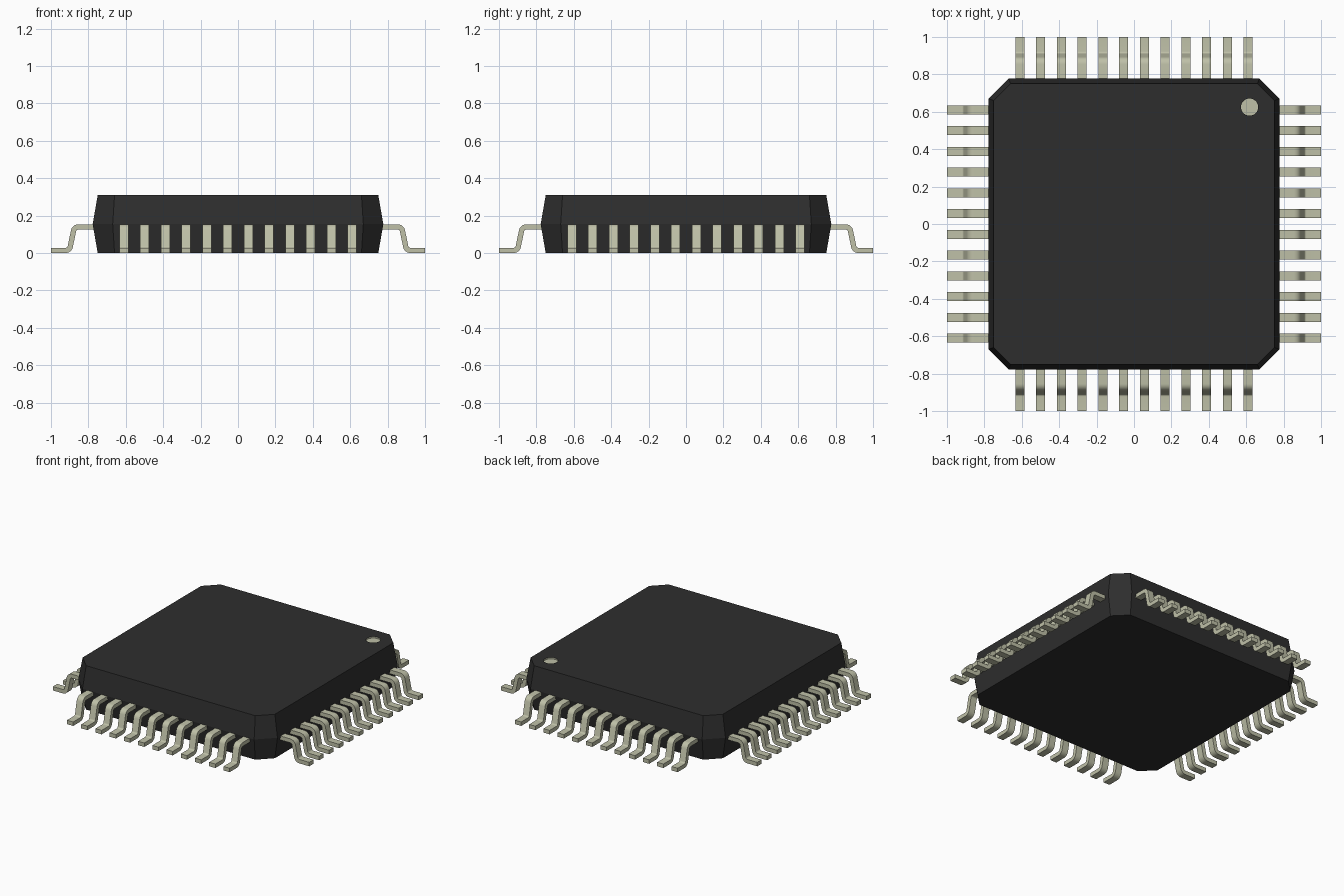
import bpy, bmesh, math
from mathutils import Vector, Matrix

cube = bpy.data.objects.get("Cube")
if cube:
    bpy.data.objects.remove(cube, do_unlink=True)


def material(name, rgb):
    mat = bpy.data.materials.new(name)
    mat.use_nodes = True
    mat.diffuse_color = (*rgb, 1)
    mat.node_tree.nodes["Principled BSDF"].inputs["Base Color"].default_value = (*rgb, 1)
    return mat


BLACK = material("black plastic", (0.027, 0.027, 0.027))
METAL = material("tinned metal", (0.52, 0.53, 0.39))


def make_object(name, bm, *mats):
    bmesh.ops.recalc_face_normals(bm, faces=bm.faces)
    mesh = bpy.data.meshes.new(name)
    bm.to_mesh(mesh)
    bm.free()
    for m in mats:
        mesh.materials.append(m)
    obj = bpy.data.objects.new(name, mesh)
    bpy.context.collection.objects.link(obj)
    return obj


def activate(obj):
    bpy.ops.object.select_all(action='DESELECT')
    obj.select_set(True)
    bpy.context.view_layer.objects.active = obj


# Package body: three chamfered square sections, widest at mid height
HEIGHT = 0.31
bm = bmesh.new()
rings = []
for z, half, flat in ((0, 0.75, 0.66), (HEIGHT / 2, 0.777, 0.67), (HEIGHT, 0.75, 0.66)):
    ring = []
    for q in range(4):
        rot = Matrix.Rotation(q * math.pi / 2, 3, 'Z')
        ring += [bm.verts.new(rot @ Vector(p)) for p in ((half, flat, z), (flat, half, z))]
    rings.append(ring)
for low, high in zip(rings, rings[1:]):
    for i in range(8):
        j = (i + 1) % 8
        bm.faces.new((low[i], low[j], high[j], high[i]))
bm.faces.new(rings[0])
bm.faces.new(rings[-1])
body = make_object("package_body", bm, BLACK, METAL)

# Pin-one marker: shallow round recess with a metal-coloured floor
MARK, RADIUS, DEPTH = Vector((0.618, 0.625)), 0.046, 0.01
bm = bmesh.new()
bmesh.ops.create_cone(bm, cap_ends=True, segments=32, radius1=RADIUS, radius2=RADIUS,
                      depth=2 * DEPTH, matrix=Matrix.Translation((*MARK, HEIGHT)))
cutter = make_object("marker_cutter", bm, BLACK)
cutter.hide_render = True
activate(body)
mod = body.modifiers.new("marker_recess", 'BOOLEAN')
mod.operation = 'DIFFERENCE'
mod.solver = 'EXACT'
mod.object = cutter
bpy.ops.object.modifier_apply(modifier=mod.name)
bpy.data.objects.remove(cutter, do_unlink=True)
for f in body.data.polygons:
    inside = (f.center.xy - MARK).length < RADIUS + 0.001
    f.material_index = 1 if inside and f.center.z < HEIGHT - 0.001 else 0


# Gull-wing lead: rounded centre line, thickened and extruded sideways
def rounded(points, radius, steps=5):
    path = [points[0]]
    for a, b, c in zip(points, points[1:], points[2:]):
        u, v = (a - b).normalized(), (c - b).normalized()
        half = u.angle(v) / 2
        start = b + u * radius / math.tan(half)
        centre = b + (u + v).normalized() * radius / math.sin(half)
        arm = start - centre
        turn = (b - a).x * (c - b).y - (b - a).y * (c - b).x
        sweep = math.copysign(math.pi - 2 * half, turn)
        path += [centre + Matrix.Rotation(sweep * i / steps, 2) @ arm for i in range(steps + 1)]
    return path + [points[-1]]


THICK, WIDTH = 0.028, 0.048
path = rounded([Vector(p) for p in ((0.74, 0.14), (0.875, 0.14), (0.901, 0.014), (1.0, 0.014))], 0.026)
upper, lower = [], []
for i, p in enumerate(path):
    before = (p - path[i - 1]).normalized() if i else Vector((1, 0))
    after = (path[i + 1] - p).normalized() if i + 1 < len(path) else Vector((1, 0))
    along = (before + after).normalized()
    normal = Vector((-along.y, along.x)) * THICK / 2
    upper.append(p + normal)
    lower.append(p - normal)

bm = bmesh.new()
rows = [[bm.verts.new((p.x, y, p.y)) for p in line]
        for line, y in ((upper, -WIDTH / 2), (upper, WIDTH / 2), (lower, WIDTH / 2), (lower, -WIDTH / 2))]
for r in range(4):
    a, b = rows[r], rows[(r + 1) % 4]
    for i in range(len(path) - 1):
        bm.faces.new((a[i], a[i + 1], b[i + 1], b[i]))
bm.faces.new([row[0] for row in rows])
bm.faces.new([row[-1] for row in rows])
lead = make_object("lead", bm, METAL)
activate(lead)
bpy.ops.object.shade_smooth_by_angle(angle=math.radians(35))
lead_mesh = lead.data
bpy.data.objects.remove(lead, do_unlink=True)

# Twelve leads on each of the four sides
COUNT, PITCH = 12, 0.111
for q, side in enumerate(("left", "back", "right", "front")):
    rot = Matrix.Rotation(q * math.pi / 2, 4, 'Z')
    for i in range(COUNT):
        obj = bpy.data.objects.new(f"{side}_lead_{i + 1}", lead_mesh)
        obj.matrix_world = rot @ Matrix.Translation((0, (i - (COUNT - 1) / 2) * PITCH, 0))
        bpy.context.collection.objects.link(obj)
